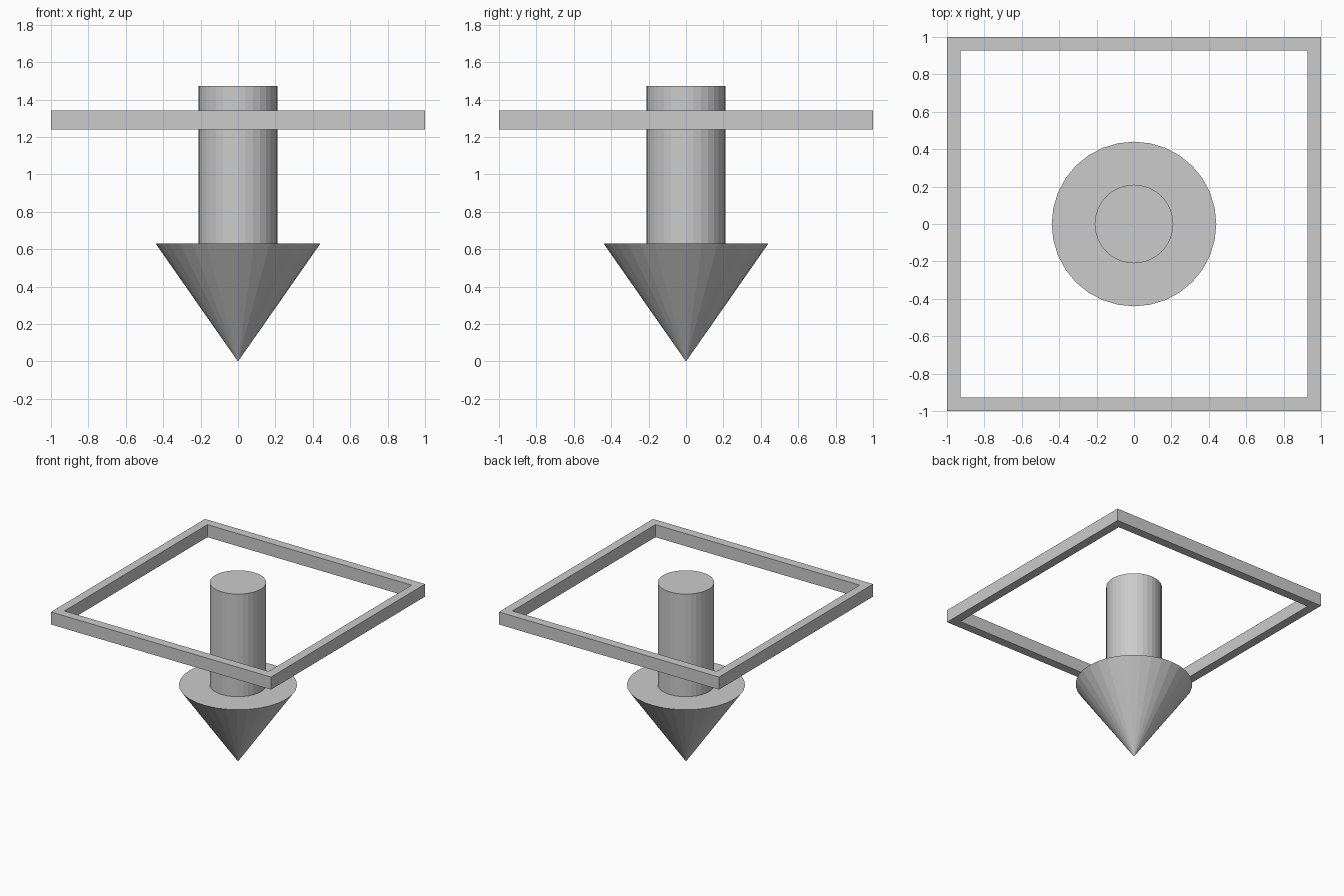
import bpy, bmesh, math

if "Cube" in bpy.data.objects:
    bpy.data.objects.remove(bpy.data.objects["Cube"])

SIDES = 32


def finish(name, bm):
    bmesh.ops.recalc_face_normals(bm, faces=bm.faces)
    mesh = bpy.data.meshes.new(name)
    bm.to_mesh(mesh)
    bm.free()
    obj = bpy.data.objects.new(name, mesh)
    bpy.context.collection.objects.link(obj)
    return obj


def ring(bm, radius, z, sides, start=0.0):
    angles = [start + 2 * math.pi * i / sides for i in range(sides)]
    return [bm.verts.new((radius * math.cos(a), radius * math.sin(a), z)) for a in angles]


def bridge(bm, a, b):
    for i in range(len(a)):
        j = (i + 1) % len(a)
        bm.faces.new((a[i], a[j], b[j], b[i]))


# Down arrow: pointed head, flat shoulder and round shaft in one closed skin
bm = bmesh.new()
tip = bm.verts.new((0, 0, 0))
rings = [ring(bm, r, z, SIDES) for r, z in ((0.44, 0.63), (0.21, 0.63), (0.21, 1.473))]
for i in range(SIDES):
    bm.faces.new((tip, rings[0][(i + 1) % SIDES], rings[0][i]))
for lower, upper in zip(rings, rings[1:]):
    bridge(bm, lower, upper)
bm.faces.new(rings[-1])
finish("down_arrow", bm)

# Square frame: rectangular section swept around four corners
bm = bmesh.new()
section = ((1.0, 1.24), (1.0, 1.343), (0.928, 1.343), (0.928, 1.24))
loops = [ring(bm, half * math.sqrt(2), z, 4, math.pi / 4) for half, z in section]
for k in range(4):
    bridge(bm, loops[k], loops[(k + 1) % 4])
finish("square_frame", bm)
